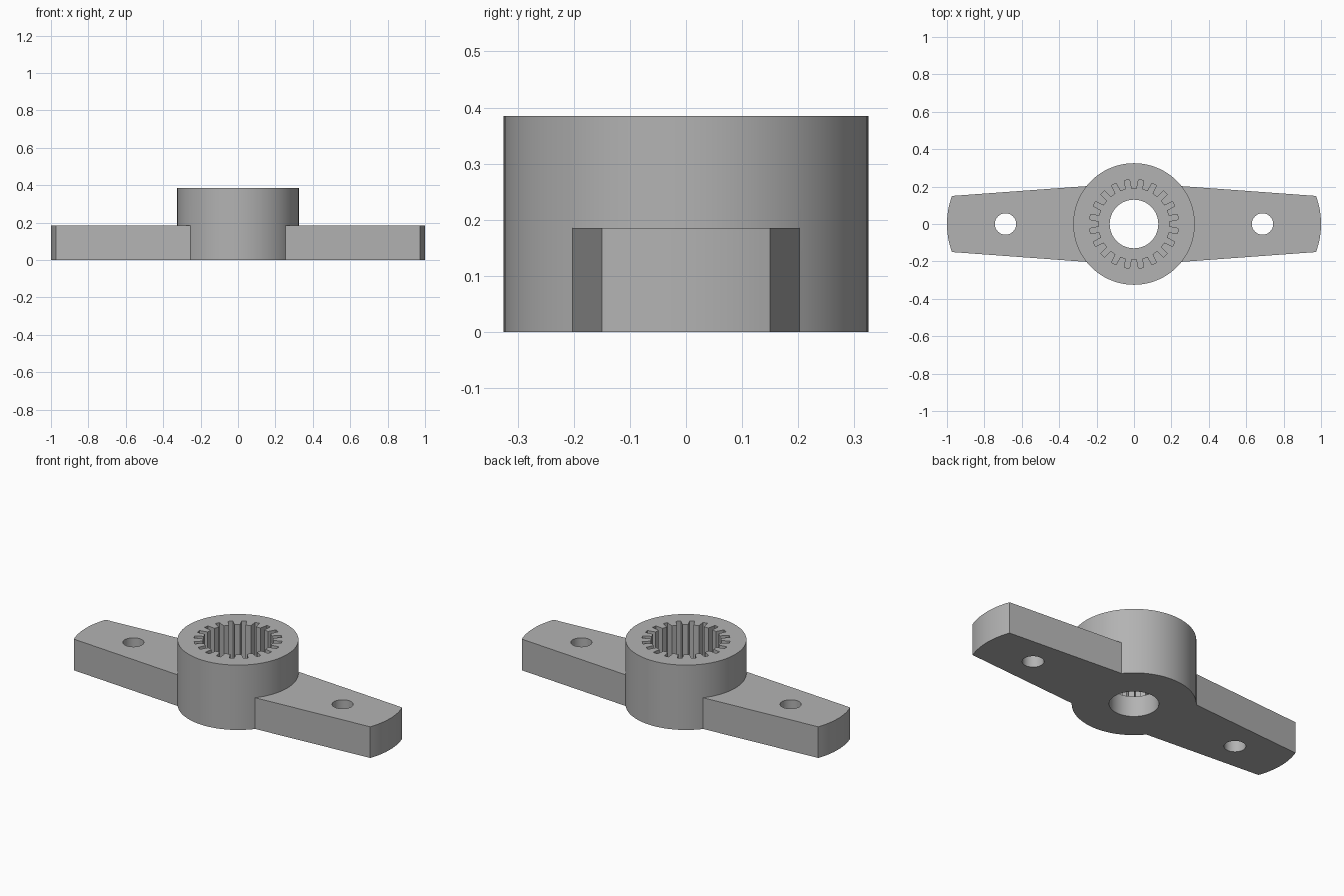
import bpy
import math

if "Cube" in bpy.data.objects:
    bpy.data.objects.remove(bpy.data.objects["Cube"], do_unlink=True)

HUB_R, HUB_H = 0.325, 0.385
ARM_H, POCKET_Z = 0.185, 0.12
TEETH, ROOT_R, TIP_R = 20, 0.238, 0.19

grey = bpy.data.materials.new("matte grey")
grey.use_nodes = True
grey.diffuse_color = (0.45, 0.45, 0.45, 1)
grey.node_tree.nodes["Principled BSDF"].inputs["Base Color"].default_value = (0.45, 0.45, 0.45, 1)


def prism(name, outline, z0, z1):
    """Extrude a counter-clockwise outline from z0 to z1."""
    n = len(outline)
    verts = [(x, y, z) for z in (z0, z1) for x, y in outline]
    faces = [tuple(reversed(range(n))), tuple(range(n, 2 * n))]
    faces += [(i, (i + 1) % n, (i + 1) % n + n, i + n) for i in range(n)]
    mesh = bpy.data.meshes.new(name)
    mesh.from_pydata(verts, [], faces)
    mesh.materials.append(grey)
    ob = bpy.data.objects.new(name, mesh)
    bpy.context.collection.objects.link(ob)
    return ob


def circle(radius, sides, cx=0.0):
    return [(cx + radius * math.cos(math.tau * i / sides),
             radius * math.sin(math.tau * i / sides)) for i in range(sides)]


def combine(target, tool, operation):
    """Apply a boolean and discard the tool object."""
    tool.hide_render = True
    mod = target.modifiers.new(operation.lower(), 'BOOLEAN')
    mod.operation, mod.object, mod.solver = operation, tool, 'EXACT'
    bpy.context.view_layer.objects.active = target
    bpy.ops.object.modifier_apply(modifier=mod.name)
    bpy.data.objects.remove(tool, do_unlink=True)


# Tapered double arm with rounded tips
half_tip, sag = 0.15, 0.027
tip_r = (half_tip ** 2 + sag ** 2) / (2 * sag)
spread = math.asin(half_tip / tip_r)
arc = [(1 - tip_r + tip_r * math.cos(a), tip_r * math.sin(a))
       for a in (spread * (i / 8 - 1) for i in range(17))]
outline = arc + [(0, 0.221)] + [(-x, -y) for x, y in arc] + [(0, -0.221)]
arms = prism("arms", outline, 0, ARM_H)

# Round hub joined with the arms
body = prism("hub_with_arms", circle(HUB_R, 96), 0, HUB_H)
combine(body, arms, 'UNION')

# Toothed socket, with a tooth centred on each axis
pitch = math.tau / TEETH
spline = []
for i in range(TEETH):
    for offset, r in ((-0.25, TIP_R), (0.25, TIP_R), (0.32, ROOT_R), (0.68, ROOT_R)):
        a = (i + offset) * pitch
        spline.append((r * math.cos(a), r * math.sin(a)))
combine(body, prism("socket_cutter", spline, POCKET_Z, HUB_H + 0.1), 'DIFFERENCE')

# Centre bore and the two arm holes
for radius, x in ((0.13, 0), (0.057, 0.687), (0.057, -0.687)):
    combine(body, prism("hole_cutter", circle(radius, 48, x), -0.1, 0.3), 'DIFFERENCE')

# Smooth round walls, crisp edges
for ob in bpy.context.selected_objects:
    ob.select_set(False)
body.select_set(True)
bpy.context.view_layer.objects.active = body
bpy.ops.object.shade_smooth_by_angle(angle=math.radians(25))
